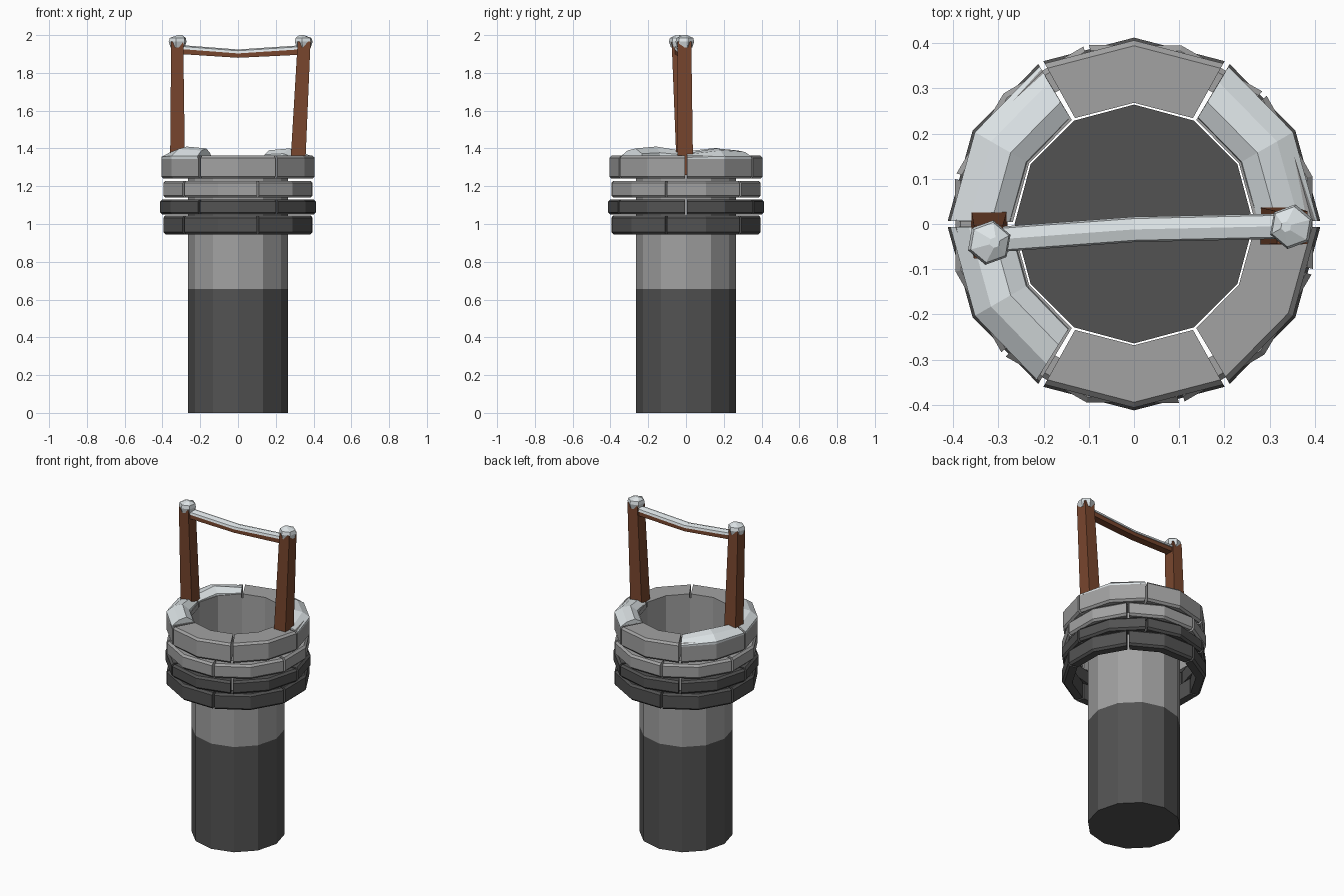
import bpy, math
from mathutils import Vector

if "Cube" in bpy.data.objects:
    bpy.data.objects.remove(bpy.data.objects["Cube"])


def mat(name, col):
    m = bpy.data.materials.new(name)
    m.diffuse_color = (*col, 1)
    m.use_nodes = True
    m.node_tree.nodes["Principled BSDF"].inputs["Base Color"].default_value = m.diffuse_color
    return m


GREY = mat("light stone", (0.36, 0.36, 0.36))
DARK = mat("dark stone", (0.085, 0.085, 0.085))
WOOD = mat("brown wood", (0.19, 0.062, 0.027))
SNOW = mat("snow", (0.72, 0.77, 0.79))


def make(name, verts, faces, *mats):
    me = bpy.data.meshes.new(name)
    me.from_pydata(verts, [], faces)
    for m in mats:
        me.materials.append(m)
    ob = bpy.data.objects.new(name, me)
    bpy.context.collection.objects.link(ob)
    return ob


def loft(name, rings, material, cap=True):
    """Skin a list of equal closed loops of points."""
    n = len(rings[0])
    verts = [p for r in rings for p in r]
    faces = []
    for i in range(len(rings) - 1):
        for j in range(n):
            k = (j + 1) % n
            faces.append((i * n + j, i * n + k, (i + 1) * n + k, (i + 1) * n + j))
    if cap:
        faces.append(tuple(reversed(range(n))))
        faces.append(tuple(range(len(verts) - n, len(verts))))
    ob = make(name, verts, faces, material)
    fix_normals(ob)
    return ob


def fix_normals(ob):
    import bmesh
    bm = bmesh.new()
    bm.from_mesh(ob.data)
    bmesh.ops.recalc_face_normals(bm, faces=bm.faces)
    bm.to_mesh(ob.data)
    bm.free()


def polar(r, deg, z):
    a = math.radians(deg)
    return (r * math.cos(a), r * math.sin(a), z)


# Well shaft: open twelve-sided tube with a floor, dark in its lower half
N = 12
sv = [polar(0.264, 30 * j, z) for z in (0, 0.655, 1.34) for j in range(N)]
sf = [(i * N + j, i * N + (j + 1) % N, (i + 1) * N + (j + 1) % N, (i + 1) * N + j)
      for i in range(2) for j in range(N)] + [tuple(reversed(range(N)))]
shaft = make("shaft", sv, sf, GREY, DARK)
for p in shaft.data.polygons:
    p.material_index = 1 if p.center.z < 0.65 else 0


# Stone courses: six bricks each, two facets per brick, chamfered
def course(name, start, z0, z1, r_in, r_out, material):
    c = 0.012
    for b in range(6):
        rings = []
        for k, gap in ((0, 0.9), (1, 0), (2, -0.9)):
            a = start + 60 * b + 30 * k + gap
            prof = [(r_in, z0), (r_out - c, z0), (r_out, z0 + c),
                    (r_out, z1 - c), (r_out - c, z1), (r_in, z1)]
            rings.append([polar(r, a, z) for r, z in prof])
        loft(f"{name}_brick_{b + 1}", rings, material)


course("bottom_course", 45, 0.945, 1.045, 0.35, 0.408, DARK)
course("second_course", 0, 1.05, 1.13, 0.35, 0.412, DARK)
course("third_course", 45, 1.14, 1.228, 0.35, 0.408, GREY)
course("rim", 0, 1.24, 1.362, 0.268, 0.406, GREY)


# Snow drifts on three rim bricks: (angle, height) stations
def drift(name, stations):
    rings = []
    for a, h in stations:
        z = 1.345
        prof = [(0.27, z), (0.275, z + h * 0.5), (0.315, z + h),
                (0.365, z + h * 0.8), (0.406, z + h * 0.25), (0.406, z)]
        rings.append([polar(r, a, zz) for r, zz in prof])
    loft(name, rings, SNOW)


drift("snow_back_right", [(1, 0.03), (30, 0.055), (59, 0.045)])
drift("snow_back_left", [(121, 0.035), (150, 0.058), (179, 0.04)])
drift("snow_front_left", [(181, 0.04), (210, 0.065), (238, 0.055)])


# Posts: leaning tapered beams
def beam(name, sections, material, axis="z"):
    rings = []
    for x, y, z, a, b in sections:
        q = [(-a, -b), (a, -b), (a, b), (-a, b)]
        rings.append([(x + u, y + v, z) if axis == "z" else (x, y + u, z + v)
                      for u, v in q])
    return loft(name, rings, material)


beam("left_post", [(-0.32, -0.008, 1.26, 0.04, 0.04), (-0.322, -0.04, 1.965, 0.032, 0.036)], WOOD)
beam("right_post", [(0.314, -0.004, 1.26, 0.04, 0.042), (0.35, -0.008, 1.965, 0.034, 0.036)], WOOD)

# Sagging crossbar and the snow lying on it
beam("crossbar", [(-0.31, -0.036, 1.918, 0.023, 0.018), (0, -0.012, 1.896, 0.023, 0.016),
                  (0.33, -0.005, 1.914, 0.023, 0.018)], WOOD, "x")
rings = []
for x, y, z in ((-0.3, -0.034, 1.93), (0, -0.012, 1.907), (0.32, -0.005, 1.928)):
    prof = [(-0.028, -0.004), (0.028, -0.004), (0.024, 0.01), (0, 0.017), (-0.024, 0.01)]
    rings.append([(x, y + u, z + v) for u, v in prof])
loft("crossbar_snow", rings, SNOW)


# Faceted snow caps on the posts
def cap(name, x, y, shift):
    rings = []
    for r, z, s in ((0.04, 1.935, 0), (0.05, 1.965, 0), (0.045, 1.985, 0.1), (0.012, 2.0, 1)):
        rings.append([(x + shift * s + r * math.cos(math.radians(60 * j + 20)),
                       y + r * math.sin(math.radians(60 * j + 20)), z) for j in range(6)])
    loft(name, rings, SNOW)


cap("left_post_snow", -0.32, -0.041, 0.012)
cap("right_post_snow", 0.348, -0.006, -0.012)
